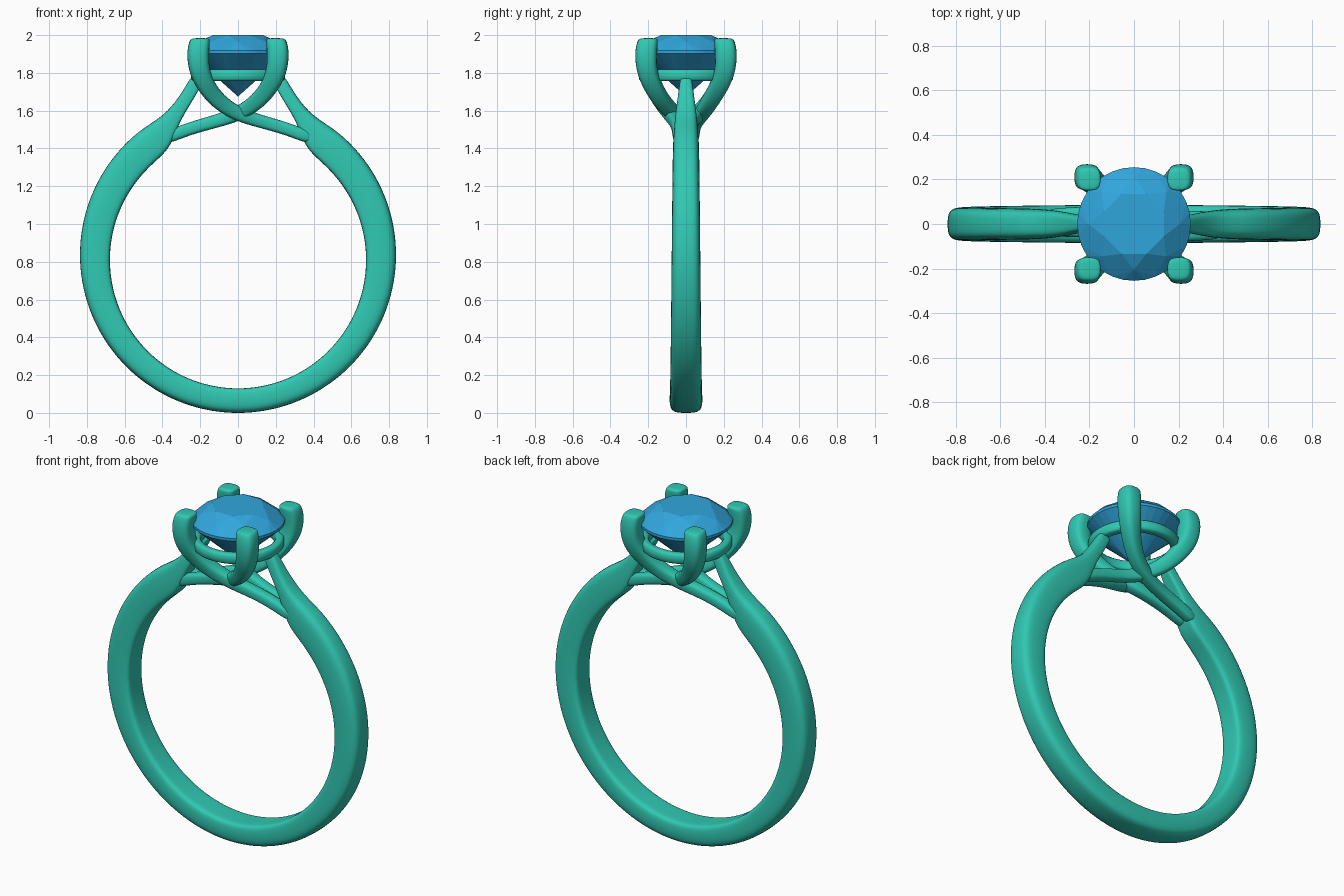
import bpy, bmesh
from math import sin, cos, pi, radians
from mathutils import Vector

if "Cube" in bpy.data.objects:
    bpy.data.objects.remove(bpy.data.objects["Cube"])


def material(name, rgb):
    m = bpy.data.materials.new(name)
    m.diffuse_color = (*rgb, 1)
    m.use_nodes = True
    m.node_tree.nodes["Principled BSDF"].inputs["Base Color"].default_value = m.diffuse_color
    return m


metal = material("green_metal", (0.03, 0.58, 0.45))
blue = material("blue_stone", (0.03, 0.38, 0.72))


def finish(name, bm, mat, smooth=True):
    bmesh.ops.recalc_face_normals(bm, faces=bm.faces)
    me = bpy.data.meshes.new(name)
    bm.to_mesh(me)
    bm.free()
    me.materials.append(mat)
    ob = bpy.data.objects.new(name, me)
    bpy.context.collection.objects.link(ob)
    for p in me.polygons:
        p.use_smooth = smooth
    return ob


def loft(name, rings, closed=False, subdiv=2):
    """Skin a list of equal-length point rings."""
    bm = bmesh.new()
    vs = [[bm.verts.new(p) for p in r] for r in rings]
    n = len(vs[0])
    pairs = list(zip(vs, vs[1:])) + ([(vs[-1], vs[0])] if closed else [])
    for a, b in pairs:
        for i in range(n):
            j = (i + 1) % n
            bm.faces.new((a[i], a[j], b[j], b[i]))
    if not closed:
        bm.faces.new(vs[0])
        bm.faces.new(vs[-1])
    ob = finish(name, bm, metal)
    if subdiv:
        s = ob.modifiers.new("smooth", "SUBSURF")
        s.levels = s.render_levels = subdiv
    return ob


# Shank: stations of (inner x, inner z, outer x, outer z, half width)
stations = []
for d in range(-90, 51, 10):
    a = radians(d)
    stations.append((0.683 * cos(a), 0.81 + 0.685 * sin(a),
                     0.838 * cos(a), 0.836 + 0.838 * sin(a),
                     0.088 - 0.018 * (d + 90) / 140))
stations += [(0.36, 1.40, 0.45, 1.535, 0.066), (0.31, 1.545, 0.37, 1.595, 0.058),
             (0.245, 1.645, 0.305, 1.68, 0.045), (0.195, 1.735, 0.258, 1.76, 0.034),
             (0.185, 1.755, 0.240, 1.785, 0.030)]
stations = [(-a, b, -c, d, w) for a, b, c, d, w in reversed(stations[1:])] + stations
half = [(-0.01, 0.45), (0.0, 0.82), (0.14, 1.0), (0.75, 1.0), (0.97, 0.78), (1.02, 0.35)]
profile = half + [(u, -v) for u, v in reversed(half)]
loft("shank", [[(ix + (ox - ix) * u, w * v, iz + (oz - iz) * u) for u, v in profile]
               for ix, iz, ox, oz, w in stations])

# Prongs: each sweeps down from a corner, crosses the middle and joins the far shoulder
path = [(-0.198, -0.198, 1.985, 0.046), (-0.203, -0.203, 1.972, 0.056),
        (-0.214, -0.214, 1.90, 0.060), (-0.205, -0.208, 1.80, 0.055),
        (-0.158, -0.165, 1.71, 0.048), (-0.085, -0.115, 1.63, 0.043),
        (0.02, -0.075, 1.572, 0.038), (0.15, -0.048, 1.535, 0.034),
        (0.29, -0.040, 1.495, 0.034), (0.40, -0.036, 1.445, 0.034)]
octagon = [(1, .6), (.6, 1), (-.6, 1), (-1, .6), (-1, -.6), (-.6, -1), (.6, -1), (1, -.6)]


def prong(name, mirror, tuck, turn):
    pts = [Vector((x * mirror * turn, (y * tuck if z < 1.6 else y) * turn, z))
           for x, y, z, r in path]
    rings = []
    for i, p in enumerate(pts):
        if i < 2:
            t = Vector((0, 0, -1))
        else:
            t = (pts[min(i + 1, len(pts) - 1)] - pts[i - 1]).normalized()
        y = Vector((0, 1, 0))
        n = (y - t * y.dot(t)).normalized()
        b = t.cross(n)
        r = path[i][3]
        rings.append([p + n * r * u + b * r * v for u, v in octagon])
    loft(name, rings)


for side, turn in (("front", 1), ("back", -1)):
    prong(side + "_outer_prong", 1, 1.0, turn)
    prong(side + "_inner_prong", -1, 0.6, turn)

# Seat ring under the stone
section = [(0.205, 1.758), (0.24, 1.758), (0.25, 1.768), (0.25, 1.808),
           (0.24, 1.818), (0.212, 1.818), (0.203, 1.808), (0.2, 1.765)]
loft("seat", [[(r * cos(a), r * sin(a), z) for r, z in section]
              for a in (2 * pi * k / 64 for k in range(64))], closed=True, subdiv=0)

# Faceted stone: convex hull of table, crown, girdle, pavilion and culet points
bm = bmesh.new()
for r, z, n, off in ((0.145, 2.0, 8, 0.5), (0.205, 1.966, 8, 0), (0.255, 1.918, 32, 0),
                     (0.255, 1.902, 32, 0), (0.06, 1.725, 8, 0.5), (0, 1.675, 1, 0)):
    for k in range(n):
        a = 2 * pi * (k + off) / n
        bm.verts.new((r * cos(a), r * sin(a), z))
bmesh.ops.convex_hull(bm, input=bm.verts)
finish("stone", bm, blue, smooth=False)
